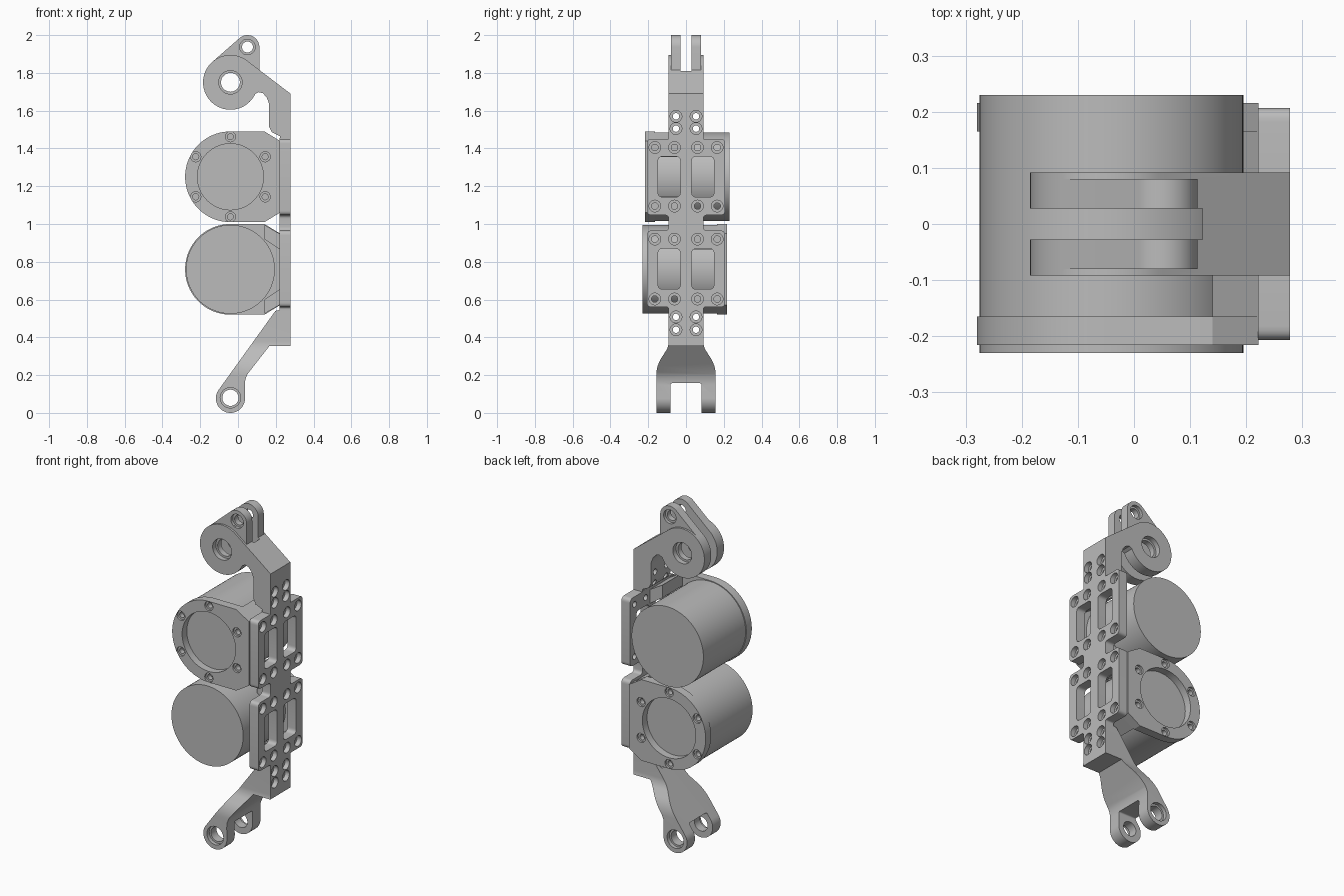
import bpy, bmesh
from math import cos, sin, radians
from mathutils import Vector

cube = bpy.data.objects.get("Cube")
if cube:
    bpy.data.objects.remove(cube, do_unlink=True)

grey = bpy.data.materials.new("machined_grey")
grey.use_nodes = True
grey.diffuse_color = (0.5, 0.5, 0.5, 1)
grey.node_tree.nodes["Principled BSDF"].inputs["Base Color"].default_value = (0.5, 0.5, 0.5, 1)


def arc(u, v, r, start, end, steps=24):
    angles = [radians(start + (end - start) * i / steps) for i in range(steps + 1)]
    return [(u + r * cos(a), v + r * sin(a)) for a in angles]


def circle(u, v, r, steps=48):
    return arc(u, v, r, 0, 360, steps)[:-1]


def rounded(points, steps=6):
    """Round each (u, v, radius) corner of a closed outline."""
    out = []
    for i, (u, v, r) in enumerate(points):
        p = Vector((u, v))
        if r == 0:
            out.append((u, v))
            continue
        a = p + (Vector(points[i - 1][:2]) - p).normalized() * r
        b = p + (Vector(points[(i + 1) % len(points)][:2]) - p).normalized() * r
        for k in range(steps + 1):
            t = k / steps
            out.append(tuple(a * (1 - t) ** 2 + p * 2 * t * (1 - t) + b * t * t))
    return out


def mirrored(half):
    return half + [(-u, v, r) for u, v, r in reversed(half)]


def prism(name, outline, axis, lo, hi):
    """Extrude an outline: (x, z) along y, or (y, z) along x."""
    bm = bmesh.new()
    rings = []
    for t in (lo, hi):
        rings.append([bm.verts.new((u, t, v) if axis == "y" else (t, u, v)) for u, v in outline])
    bm.faces.new(rings[0])
    bm.faces.new(rings[1])
    n = len(outline)
    for i in range(n):
        j = (i + 1) % n
        bm.faces.new((rings[0][i], rings[0][j], rings[1][j], rings[1][i]))
    bmesh.ops.recalc_face_normals(bm, faces=bm.faces)
    mesh = bpy.data.meshes.new(name)
    bm.to_mesh(mesh)
    bm.free()
    mesh.materials.append(grey)
    obj = bpy.data.objects.new(name, mesh)
    bpy.context.collection.objects.link(obj)
    return obj


def activate(obj):
    bpy.ops.object.select_all(action="DESELECT")
    obj.select_set(True)
    bpy.context.view_layer.objects.active = obj


def combine(obj, tool, operation="DIFFERENCE"):
    activate(obj)
    mod = obj.modifiers.new("combine", "BOOLEAN")
    mod.operation, mod.solver, mod.object = operation, "EXACT", tool
    bpy.ops.object.modifier_apply(modifier=mod.name)
    bpy.data.objects.remove(tool, do_unlink=True)


def drill(obj, u, v, r, axis, lo, hi):
    combine(obj, prism("drill", circle(u, v, r, 32), axis, lo, hi))


def screw_hole(obj, y, z):
    """Counterbored hole through the mounting face."""
    drill(obj, y, z, 0.031, "x", 0.25, 0.3)
    drill(obj, y, z, 0.017, "x", -0.2, 0.3)


def finish(obj):
    activate(obj)
    bpy.ops.object.shade_smooth_by_angle(angle=radians(30))


# Motors: the lower one faces the opposite way
def motor(label, cz, side):
    cx = -0.04

    def part(name, outline, a, b):
        return prism(label + name, outline, "y", *sorted((a * side, b * side)))

    body = part("_motor_body", circle(cx, cz, 0.235, 96), -0.166, 0.23)
    finish(body)

    nose = [(0.14, cz + 0.24), (0.222, cz + 0.19), (0.222, cz - 0.19), (0.14, cz - 0.24)]
    flange = part("_motor_flange", arc(cx, cz, 0.24, 90, 270, 48) + nose[::-1], -0.216, -0.165)
    combine(flange, part("recess", circle(cx, cz, 0.175, 64), -0.3, -0.172))
    for k in range(6):
        a = radians(30 + 60 * k)
        u, v = cx + 0.212 * cos(a), cz + 0.212 * sin(a)
        combine(flange, part("bore", circle(u, v, 0.027, 24), -0.3, -0.204))
        combine(flange, part("hole", circle(u, v, 0.016, 24), -0.3, -0.175))
    finish(flange)

    # Feet that tie the flange to the mounting plate
    for s, tag in ((1, "_upper_foot"), (-1, "_lower_foot")):
        foot = [(0.14, cz + s * 0.235), (0.221, cz + s * 0.188),
                (0.221, cz + s * 0.105), (0.14, cz + s * 0.16)]
        finish(part(label + tag, foot, -0.17, 0.02))


motor("upper", 1.25, 1)
motor("lower", 0.76, -1)

# Mounting plate with windows and screw holes
panel = [(0.092, 0.545, 0), (0.092, 0.56, 0.012), (0.207, 0.56, 0.025), (0.207, 0.965, 0.025),
         (0.092, 0.965, 0.02), (0.092, 1.047, 0.02), (0.207, 1.047, 0.025),
         (0.207, 1.45, 0.025), (0.092, 1.45, 0), (0.092, 1.455, 0)]
plate = prism("mounting_plate", rounded(mirrored(panel)), "x", 0.221, 0.278)
for s in (-1, 1):
    for z in (1.25, 0.762):
        window = [(s * 0.03, z - 0.107, 0.025), (s * 0.148, z - 0.107, 0.025),
                  (s * 0.148, z + 0.107, 0.025), (s * 0.03, z + 0.107, 0.025)]
        combine(plate, prism("window", rounded(window), "x", 0.2, 0.3))
    for y in (0.061, 0.165):
        for z in (1.405, 1.095, 0.92, 0.603):
            screw_hole(plate, s * y, z)
finish(plate)

# Upper bracket: round boss on an arm, with a narrower ear on top
arm = arc(-0.04, 1.75, 0.145, 53, 335, 56) + [
    (0.11, 1.698), (0.132, 1.692), (0.152, 1.67), (0.165, 1.635), (0.165, 1.515),
    (0.18, 1.485), (0.222, 1.465), (0.222, 1.455), (0.278, 1.455), (0.278, 1.69)]
upper = prism("upper_bracket", arm, "y", -0.092, 0.092)
ear = arc(0.05, 1.937, 0.063, 0, 131.7) + [(-0.136, 1.858), (-0.04, 1.68), (0.113, 1.78)]
combine(upper, prism("ear", ear, "y", -0.08, 0.08), "UNION")
slot = [(-0.3, 1.4), (0.122, 1.4), (0.122, 2.1), (-0.3, 2.1)]
combine(upper, prism("slot", slot, "y", -0.028, 0.028))
for u, v, hole, bore in ((-0.04, 1.75, 0.05, 0.062), (0.05, 1.937, 0.029, 0.041)):
    drill(upper, u, v, hole, "y", -0.2, 0.2)
    drill(upper, u, v, bore, "y", -0.2, -0.062)
    drill(upper, u, v, bore, "y", 0.062, 0.2)
for y in (-0.053, 0.053):
    for z in (1.57, 1.505):
        screw_hole(upper, y, z)
finish(upper)

# Lower bracket: slanted strut that flares into a two-pronged fork
strut = [(0.278, 0.545), (0.222, 0.545), (0.198, 0.54)] + arc(-0.04, 0.077, 0.077, 144, 360, 40) + [
    (0.036, 0.15), (0.039, 0.178), (0.05, 0.205), (0.167, 0.355), (0.278, 0.355)]
lower = prism("lower_bracket", strut, "y", -0.2, 0.2)
fork = [(0.092, 0.56, 0), (0.092, 0.35, 0.03), (0.157, 0.25, 0.05),
        (0.157, -0.02, 0), (0.083, -0.02, 0), (0.083, 0.157, 0.01)]
combine(lower, prism("fork", rounded(mirrored(fork)), "x", -0.3, 0.4), "INTERSECT")
drill(lower, -0.04, 0.08, 0.043, "y", -0.3, 0.3)
for s in (-1, 1):
    drill(lower, -0.04, 0.08, 0.054, "y", *sorted((s * 0.135, s * 0.3)))
    for z in (0.508, 0.44):
        screw_hole(lower, s * 0.053, z)
finish(lower)
